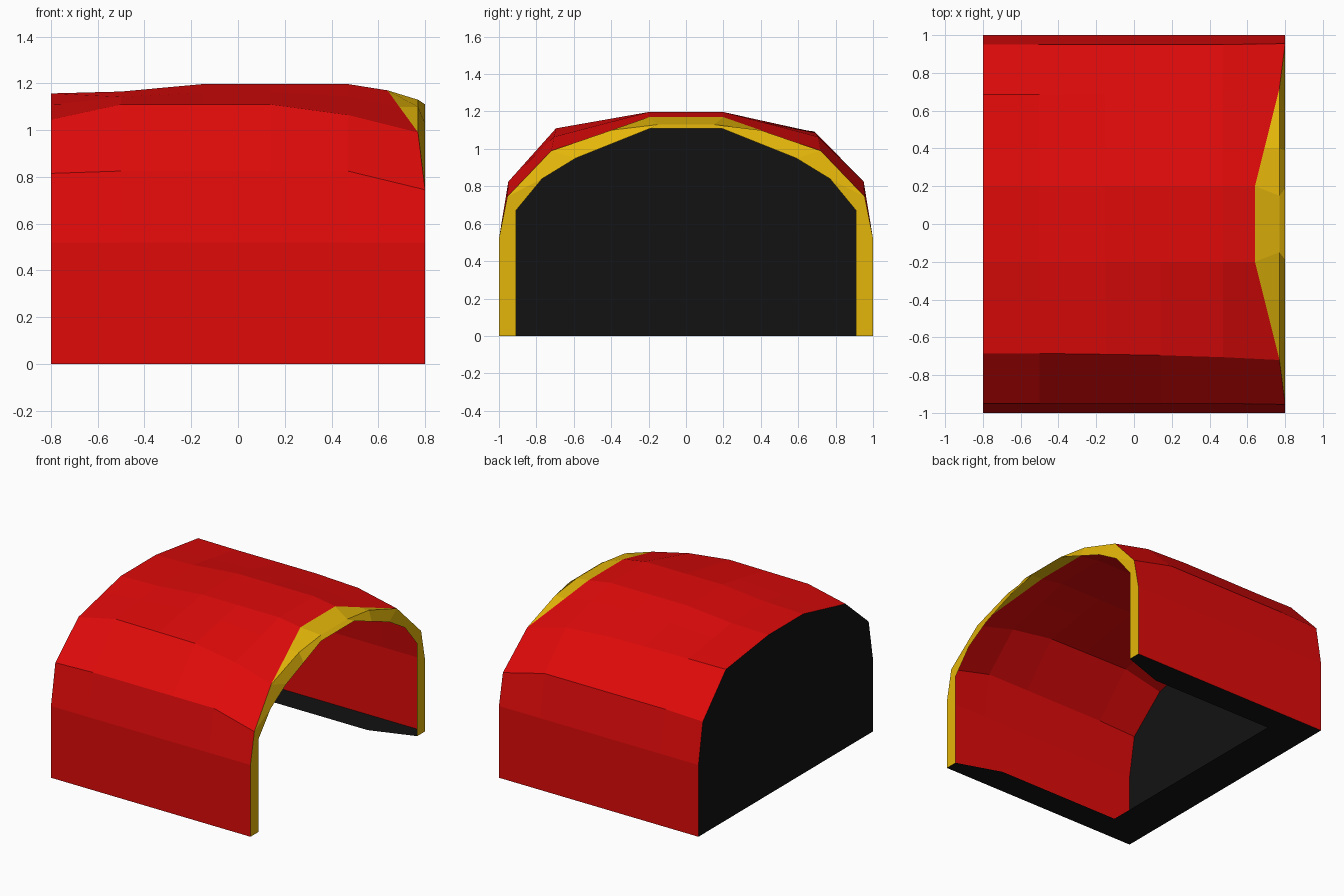
import bpy, bmesh

if "Cube" in bpy.data.objects:
    bpy.data.objects.remove(bpy.data.objects["Cube"])


def material(name, rgb):
    m = bpy.data.materials.new(name)
    m.diffuse_color = (*rgb, 1)
    m.use_nodes = True
    m.node_tree.nodes["Principled BSDF"].inputs["Base Color"].default_value = m.diffuse_color
    return m


RED = material("red", (0.75, 0.003, 0.003))
YELLOW = material("yellow", (0.78, 0.47, 0.003))
BLACK = material("black", (0.006, 0.006, 0.006))


def finish(name, bm, mat):
    me = bpy.data.meshes.new(name)
    bm.to_mesh(me)
    bm.free()
    me.materials.append(mat)
    ob = bpy.data.objects.new(name, me)
    bpy.context.collection.objects.link(ob)


def arch(back, front=None):
    """Full arch from a half profile; the front half is mirrored over y."""
    return back + [(x, -y, z) for x, y, z in reversed(front or back)]


def loft(name, rows, mat):
    """Skin arches one after another, merging points they share."""
    bm = bmesh.new()
    rings = [[bm.verts.new(p) for p in row] for row in rows]
    for a, b in zip(rings, rings[1:]):
        for k in range(len(a) - 1):
            bm.faces.new((a[k], a[k + 1], b[k + 1], b[k]))
    bmesh.ops.remove_doubles(bm, verts=bm.verts, dist=0.0005)
    finish(name, bm, mat)


def panel(name, points, mat):
    """Single flat face."""
    bm = bmesh.new()
    bm.faces.new([bm.verts.new(p) for p in points])
    finish(name, bm, mat)


def outer(x, side, shoulder_y, shoulder, crown):
    mid = shoulder + (crown - shoulder) * (shoulder_y - 0.4) / (shoulder_y - 0.2)
    return [(x, 1, 0), (x, 1, 0.52), (x, 0.95, side),
            (x, shoulder_y, shoulder), (x, 0.4, mid), (x, 0.2, crown)]


# Thin canopy: x, side height, shoulder y, front and back shoulder height, crown
stations = [(-0.8, 0.815, 0.685, 1.045, 1.093, 1.157),
            (-0.5, 0.825, 0.685, 1.11, 1.09, 1.165),
            (-0.15, 0.825, 0.69, 1.11, 1.088, 1.197),
            (0.14, 0.825, 0.695, 1.11, 1.085, 1.197),
            (0.47, 0.825, 0.705, 1.065, 1.065, 1.197)]
shell = [arch(outer(x, s, y, back, c), outer(x, s, y, front, c))
         for x, s, y, front, back, c in stations]

# Swept-back front edge of the canopy
edge = [(0.8, 1, 0), (0.8, 1, 0.52), (0.8, 0.955, 0.745),
        (0.77, 0.72, 0.99), (0.69, 0.4, 1.10), (0.64, 0.2, 1.17)]
loft("canopy", shell + [arch(edge)], RED)

# Yellow trim: sloping strip on top, then the lip around the opening
ridge = edge[:4] + [(0.77, 0.4, 1.10), (0.77, 0.15, 1.13)]
rim = [(0.8, 0.91, 0), (0.8, 0.91, 0.67), (0.8, 0.77, 0.84),
       (0.8, 0.59, 0.95), (0.8, 0.39, 1.03), (0.8, 0.19, 1.11)]
loft("opening_trim", [arch(edge), arch(ridge), arch(rim)], YELLOW)

# Thin back wall
panel("back_wall", shell[0][::-1], BLACK)

# Flat U-shaped base, open towards the opening
half = [(-0.5, 0.8, 0), (0.48, 0.8, 0), (0.8, 0.91, 0), (0.8, 1, 0), (-0.8, 1, 0)]
panel("base", arch(half)[::-1], BLACK)
